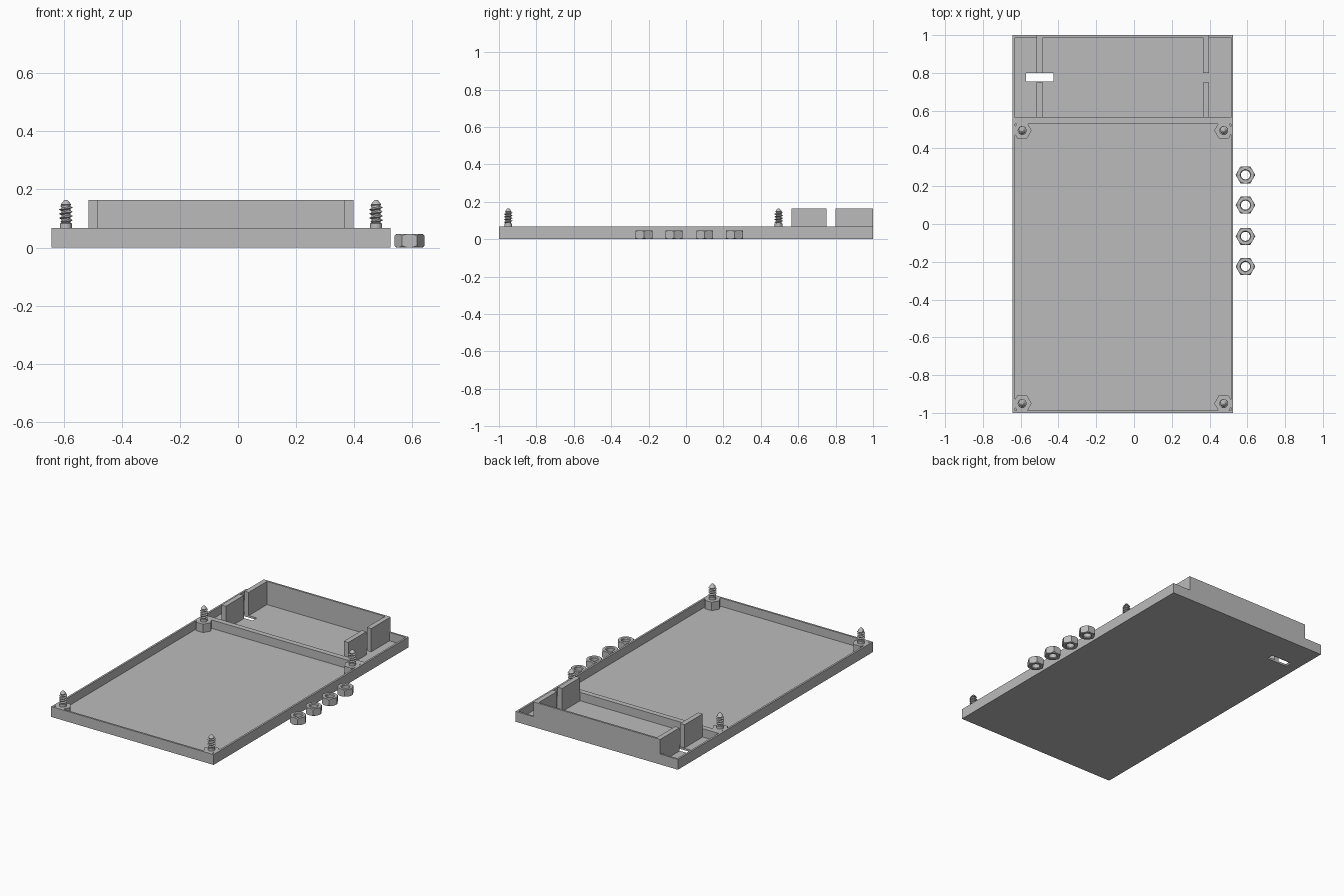
import bpy, bmesh, math
from mathutils import Vector

cube = bpy.data.objects.get("Cube")
if cube:
    bpy.data.objects.remove(cube, do_unlink=True)

grey = bpy.data.materials.new("plain grey")
grey.use_nodes = True
grey.diffuse_color = (0.5, 0.5, 0.5, 1)
grey.node_tree.nodes["Principled BSDF"].inputs["Base Color"].default_value = (0.5, 0.5, 0.5, 1)

LEFT, RIGHT, RIM, WALL, FLOOR, TOP = -0.642, 0.525, 0.067, 0.0125, 0.0125, 0.163


def finish(name, bm):
    bmesh.ops.recalc_face_normals(bm, faces=bm.faces)
    mesh = bpy.data.meshes.new(name)
    bm.to_mesh(mesh)
    bm.free()
    obj = bpy.data.objects.new(name, mesh)
    bpy.context.collection.objects.link(obj)
    mesh.materials.append(grey)
    return obj


def box(name, x0, x1, y0, y1, z0, z1):
    bm = bmesh.new()
    bmesh.ops.create_cube(bm, size=1)
    for v in bm.verts:
        v.co = Vector((x1 if v.co.x > 0 else x0, y1 if v.co.y > 0 else y0, z1 if v.co.z > 0 else z0))
    return finish(name, bm)


def rings(name, rows, segments, radius, closed=False):
    """Stack of rings; radius(row, angle) gives each point's distance from the axis."""
    bm = bmesh.new()
    loops = []
    for row in rows:
        angles = [math.tau * i / segments for i in range(segments)]
        loops.append([bm.verts.new((radius(row, a) * math.cos(a), radius(row, a) * math.sin(a), row[1]))
                      for a in angles])
    pairs = list(zip(loops, loops[1:])) + ([(loops[-1], loops[0])] if closed else [])
    for low, high in pairs:
        for i in range(segments):
            j = (i + 1) % segments
            bm.faces.new((low[i], low[j], high[j], high[i]))
    if not closed:
        bm.faces.new(loops[0])
        bm.faces.new(loops[-1])
    return finish(name, bm)


def plain(row, angle):
    return row[0]


def boolean(obj, tool, operation):
    tool.hide_render = True
    mod = obj.modifiers.new(operation.lower(), 'BOOLEAN')
    mod.operation, mod.solver, mod.object = operation, 'EXACT', tool
    bpy.context.view_layer.update()
    graph = bpy.context.evaluated_depsgraph_get()
    mesh = bpy.data.meshes.new_from_object(obj.evaluated_get(graph))
    obj.modifiers.clear()
    obj.data = mesh
    bpy.data.objects.remove(tool, do_unlink=True)


# Tray with a large front pocket, a rear pocket and a slot through the floor
tray = box("tray", LEFT, RIGHT, -1, 1, 0, RIM)
for cut in ((LEFT + WALL, RIGHT - WALL, -1 + WALL, 0.53, FLOOR, 0.2),
            (LEFT + WALL, RIGHT - WALL, 0.565, 1 - WALL, FLOOR, 0.2),
            (-0.573, -0.425, 0.755, 0.8, -0.1, 0.2)):
    boolean(tray, box("cutter", *cut), 'DIFFERENCE')

# Raised rear enclosure: back wall and side walls with a gap
box("back_wall", -0.515, 0.397, 1 - WALL, 1, RIM, TOP)
for side, x0, x1 in (("right", -0.515, -0.483), ("left", 0.365, 0.397)):
    box(side + "_wall_front", x0, x1, 0.565, 0.75, FLOOR, TOP)
    box(side + "_wall_rear", x0, x1, 0.8, 1 - WALL, FLOOR, TOP)


# Threaded studs on hexagonal bosses
def thread(row, angle):
    r, z = row
    if not 0.085 < z < 0.147:
        return r
    phase = (z / 0.0145 - angle / math.tau) % 1
    ridge = max(0, 1 - abs(phase - 0.5) * 3.2)
    fade = min(1, (z - 0.085) / 0.006, (0.147 - z) / 0.006)
    return r + 0.009 * ridge * fade


stud_rows = [(0.021, 0.06), (0.021, 0.083), (0.015, 0.085)]
stud_rows += [(0.015, 0.085 + 0.0013 * i) for i in range(1, 48)]
stud_rows += [(0.018, 0.148), (0.007, 0.162), (0.004, 0.164)]
for end, y in (("front", -0.95), ("rear", 0.495)):
    for side, x in (("right", -0.592), ("left", 0.475)):
        boss = rings(f"{end}_{side}_boss", [(0.05, 0.004), (0.05, RIM)], 6, plain)
        stud = rings(f"{end}_{side}_stud", stud_rows, 24, thread)
        boss.location = stud.location = (x, y, 0)

# Loose hexagonal nuts with rounded-off corners
for n, y in enumerate((-0.225, -0.065, 0.1, 0.26)):
    nut = rings(f"nut_{n + 1}", [(0.052, 0), (0.052, 0.047)], 6, plain)
    ring = rings("nut_shape", [(0.029, -0.001), (0.044, -0.001), (0.054, 0.009), (0.054, 0.038),
                               (0.044, 0.048), (0.029, 0.048), (0.024, 0.042), (0.024, 0.005)],
                 36, plain, closed=True)
    boolean(nut, ring, 'INTERSECT')
    nut.location = (0.59, y, 0)
